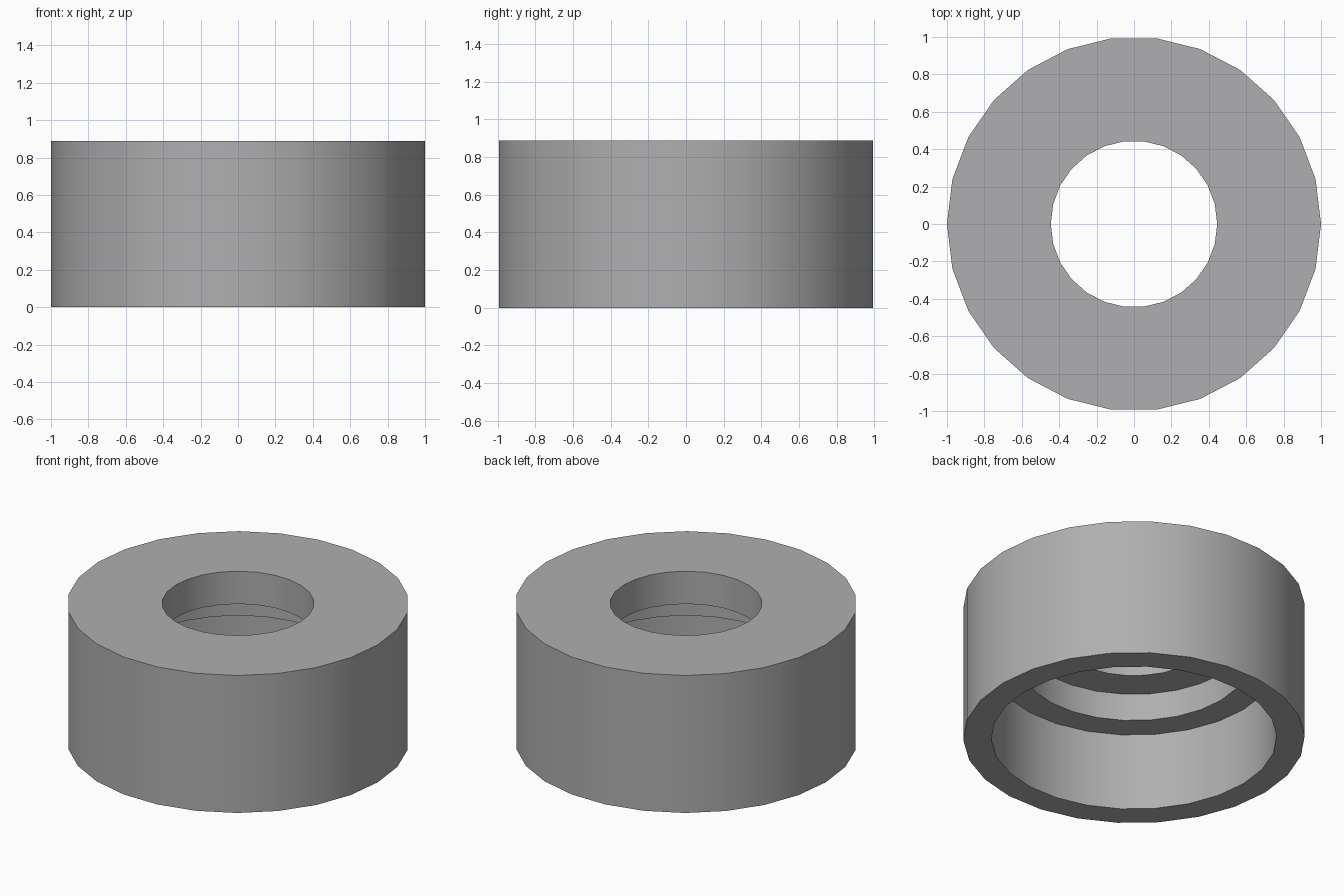
import bpy, bmesh
from math import cos, sin, tau, radians

if "Cube" in bpy.data.objects:
    bpy.data.objects.remove(bpy.data.objects["Cube"])

SIDES = 26

# Closed (radius, height) section: outer wall, top hole, two counterbores below
profile = [
    (1.00, 0.00), (1.00, 0.888),
    (0.445, 0.888), (0.445, 0.677),
    (0.665, 0.677), (0.665, 0.50),
    (0.836, 0.50), (0.836, 0.00),
]


def lathe(name, section):
    bm = bmesh.new()
    rings = [[bm.verts.new((r * cos(tau * i / SIDES), r * sin(tau * i / SIDES), z))
              for r, z in section] for i in range(SIDES)]
    n = len(section)
    for i in range(SIDES):
        a, b = rings[i], rings[(i + 1) % SIDES]
        for j in range(n):
            k = (j + 1) % n
            bm.faces.new((a[j], b[j], b[k], a[k]))
    bmesh.ops.recalc_face_normals(bm, faces=bm.faces)
    mesh = bpy.data.meshes.new(name)
    bm.to_mesh(mesh)
    bm.free()
    obj = bpy.data.objects.new(name, mesh)
    bpy.context.collection.objects.link(obj)
    return obj


# Stepped ring body
ring = lathe("stepped_collar", profile)
bpy.context.view_layer.objects.active = ring
ring.select_set(True)
bpy.ops.object.shade_smooth_by_angle(angle=radians(30))

# Dark grey finish
grey = bpy.data.materials.new("dark_grey")
grey.diffuse_color = (0.43, 0.43, 0.44, 1.0)
grey.use_nodes = True
grey.node_tree.nodes["Principled BSDF"].inputs["Base Color"].default_value = grey.diffuse_color
ring.data.materials.append(grey)
